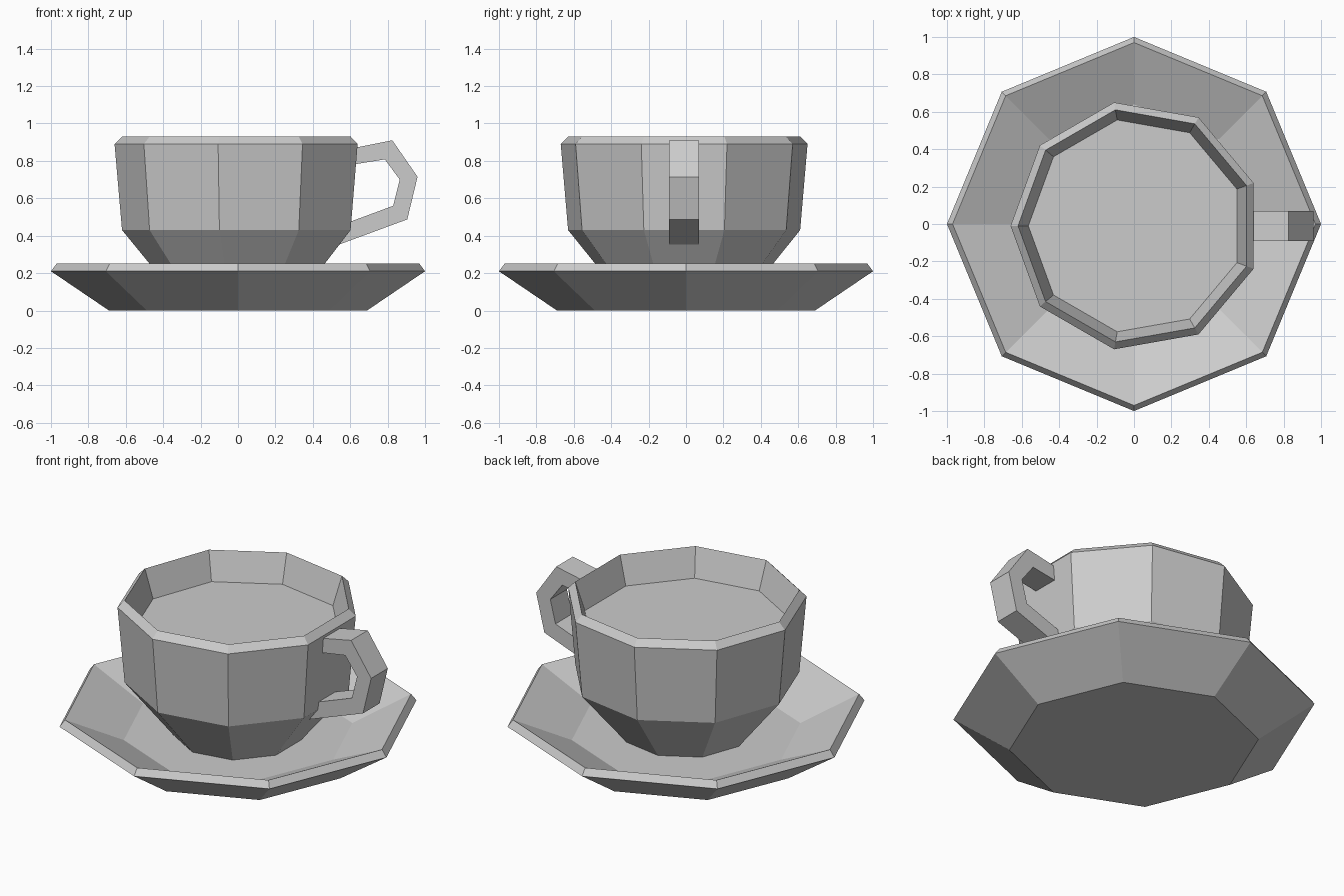
import bpy, bmesh
from math import cos, sin, pi

if "Cube" in bpy.data.objects:
    bpy.data.objects.remove(bpy.data.objects["Cube"])


def finish(name, bm):
    bmesh.ops.recalc_face_normals(bm, faces=bm.faces)
    mesh = bpy.data.meshes.new(name)
    bm.to_mesh(mesh)
    bm.free()
    obj = bpy.data.objects.new(name, mesh)
    bpy.context.collection.objects.link(obj)
    return obj


def turned(name, profile, sides, start, centre=(0, 0)):
    """Closed faceted solid from (radius, z) rings, capped at both ends."""
    bm = bmesh.new()
    rings = []
    for r, z in profile:
        angles = [start + 2 * pi * i / sides for i in range(sides)]
        rings.append([bm.verts.new((centre[0] + r * cos(a), centre[1] + r * sin(a), z))
                      for a in angles])
    for a, b in zip(rings, rings[1:]):
        for i in range(sides):
            j = (i + 1) % sides
            bm.faces.new((a[i], a[j], b[j], b[i]))
    bm.faces.new(rings[0])
    bm.faces.new(rings[-1])
    return finish(name, bm)


# Eight-sided saucer: underside, rim, then sunken floor
turned("saucer", [(0.69, 0), (1.0, 0.21), (0.97, 0.25), (0.64, 0.10)], 8, 0)

# Nine-sided cup: foot, wall, bevelled rim, inner wall down to the drink surface
CUP = (0.01, -0.01)
turned("cup", [(0.36, 0.10), (0.63, 0.43), (0.67, 0.89), (0.63, 0.93), (0.575, 0.76)],
       9, pi, CUP)

# Handle: outer and inner outline pairs in x, z, with a square section
outer = [(0.60, 0.865), (0.825, 0.91), (0.96, 0.715), (0.905, 0.487), (0.52, 0.345)]
inner = [(0.60, 0.778), (0.785, 0.808), (0.865, 0.70), (0.83, 0.56), (0.52, 0.445)]
bm = bmesh.new()
sections = []
for (xo, zo), (xi, zi) in zip(outer, inner):
    y0, y1 = CUP[1] - 0.08, CUP[1] + 0.08
    sections.append([bm.verts.new(p) for p in
                     ((xo, y0, zo), (xo, y1, zo), (xi, y1, zi), (xi, y0, zi))])
for a, b in zip(sections, sections[1:]):
    for i in range(4):
        j = (i + 1) % 4
        bm.faces.new((a[i], a[j], b[j], b[i]))
bm.faces.new(sections[0])
bm.faces.new(sections[-1])
finish("handle", bm)
